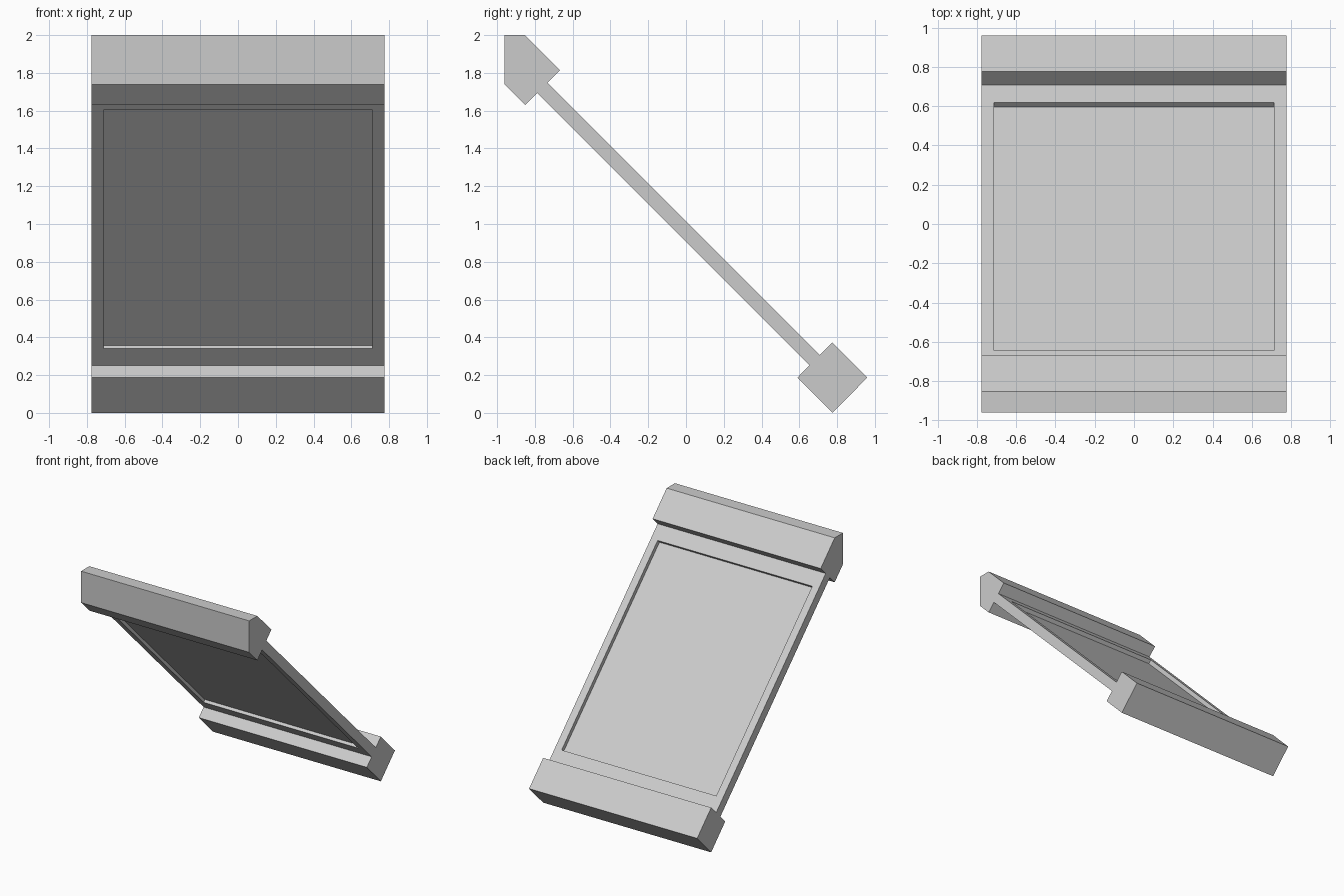
import bpy, bmesh, math
from mathutils import Vector, Matrix

if "Cube" in bpy.data.objects:
    bpy.data.objects.remove(bpy.data.objects["Cube"])

HALF_W = 0.775


def finish(name, bm):
    bmesh.ops.recalc_face_normals(bm, faces=bm.faces)
    mesh = bpy.data.meshes.new(name)
    bm.to_mesh(mesh)
    bm.free()
    ob = bpy.data.objects.new(name, mesh)
    bpy.context.collection.objects.link(ob)
    return ob


def beam(name, profile):
    """Extrude a (y, z) profile across the full width."""
    bm = bmesh.new()
    face = bm.faces.new([bm.verts.new((-HALF_W, y, z)) for y, z in profile])
    ext = bmesh.ops.extrude_face_region(bm, geom=[face], use_keep_orig=True)
    verts = [g for g in ext["geom"] if isinstance(g, bmesh.types.BMVert)]
    bmesh.ops.translate(bm, verts=verts, vec=(2 * HALF_W, 0, 0))
    return finish(name, bm)


# Lower beam: square section standing on its edge
beam("lower_beam", [(0.59, 0.187), (0.775, 0.373), (0.96, 0.187), (0.775, 0.0)])

# Upper beam: same square with its outer corner cut to vertical and level faces
beam("upper_beam", [(-0.96, 2.0), (-0.852, 2.0), (-0.667, 1.815),
                    (-0.852, 1.63), (-0.96, 1.738)])

# Sloping board with a recessed panel on both sides
half_len, half_thick = 1.04, 0.039
panel_x, panel_len = 0.713, 0.894
floor = {1: 0.005, -1: -0.014}
bm = bmesh.new()
bmesh.ops.create_cube(bm, size=2)
bmesh.ops.scale(bm, verts=bm.verts, vec=(HALF_W, half_len, half_thick))
bm.normal_update()
for face in [f for f in bm.faces if abs(f.normal.z) > 0.9]:
    side = 1 if face.normal.z > 0 else -1
    for z in (side * half_thick, floor[side]):
        bmesh.ops.inset_individual(bm, faces=[face], thickness=0.01)
        for v in face.verts:
            v.co = Vector((math.copysign(panel_x, v.co.x),
                           math.copysign(panel_len, v.co.y), z))
bm.transform(Matrix.Translation((0, -0.04, 1.0))
             @ Matrix.Rotation(math.radians(-45), 4, 'X'))
finish("sloping_board", bm)
